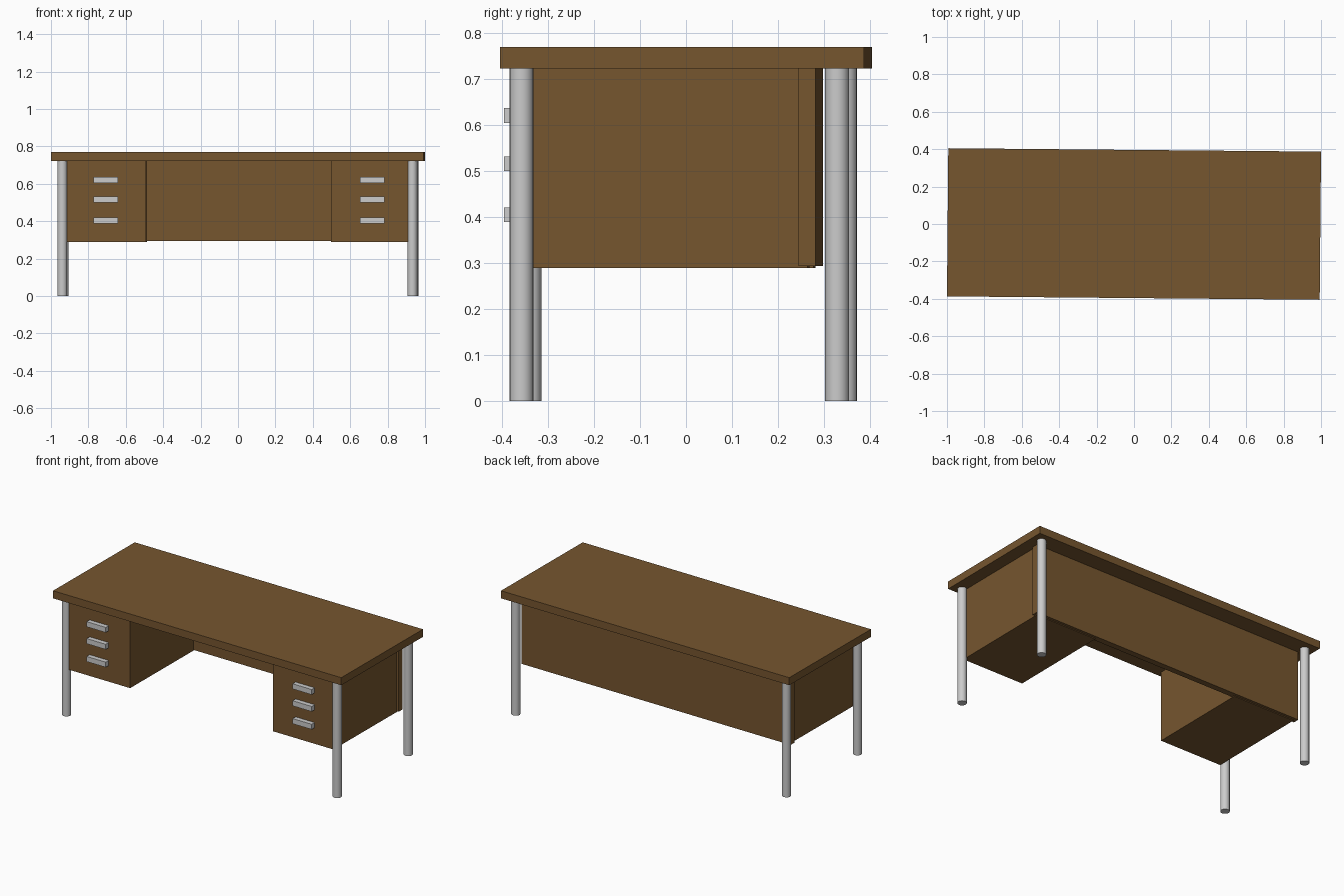
import bpy, math
from mathutils import Matrix

if "Cube" in bpy.data.objects:
    bpy.data.objects.remove(bpy.data.objects["Cube"])

# the whole desk sits very slightly turned about z
TURN = Matrix.Rotation(-0.0091, 4, 'Z')

wood = bpy.data.materials.new("wood")
wood.diffuse_color = (0.18, 0.092, 0.028, 1)
wood.use_nodes = True
wood.node_tree.nodes["Principled BSDF"].inputs["Base Color"].default_value = wood.diffuse_color


def place(ob, name, mat=None):
    ob.name = name
    ob.matrix_world = TURN @ Matrix.Translation(ob.location)
    if mat:
        ob.data.materials.append(mat)


def box(name, x, y, z, mat=None):
    """Box from (min, max) ranges on each axis."""
    bpy.ops.mesh.primitive_cube_add(size=1, location=[sum(r) / 2 for r in (x, y, z)])
    ob = bpy.context.object
    ob.data.transform(Matrix.Diagonal((x[1] - x[0], y[1] - y[0], z[1] - z[0], 1)))
    place(ob, name, mat)


def leg(name, x, y):
    bpy.ops.mesh.primitive_cylinder_add(vertices=20, radius=0.026, depth=0.724,
                                        location=(x, y, 0.362))
    ob = bpy.context.object
    place(ob, name)
    bpy.ops.object.shade_smooth_by_angle(angle=math.radians(40))


# top and back panel
box("desk_top", (-0.9964, 0.9964), (-0.396, 0.396), (0.723, 0.77), wood)
box("modesty_panel", (-0.93, 0.93), (0.253, 0.290), (0.294, 0.723), wood)

# drawer pedestals with three pulls each, and legs
for side, s, x0, x1, hx in (("left", -1, -0.910, -0.489, -0.703),
                            ("right", 1, 0.500, 0.917, 0.721)):
    box(f"{side}_pedestal", (x0, x1), (-0.360, 0.273), (0.289, 0.723), wood)
    for i, z in enumerate((0.621, 0.516, 0.405)):
        box(f"{side}_drawer_pull_{i + 1}", (hx - 0.066, hx + 0.066),
            (-0.389, -0.355), (z - 0.016, z + 0.016))
    leg(f"{side}_front_leg", s * 0.936, -0.3495)
    leg(f"{side}_back_leg", s * 0.936, 0.3375)
